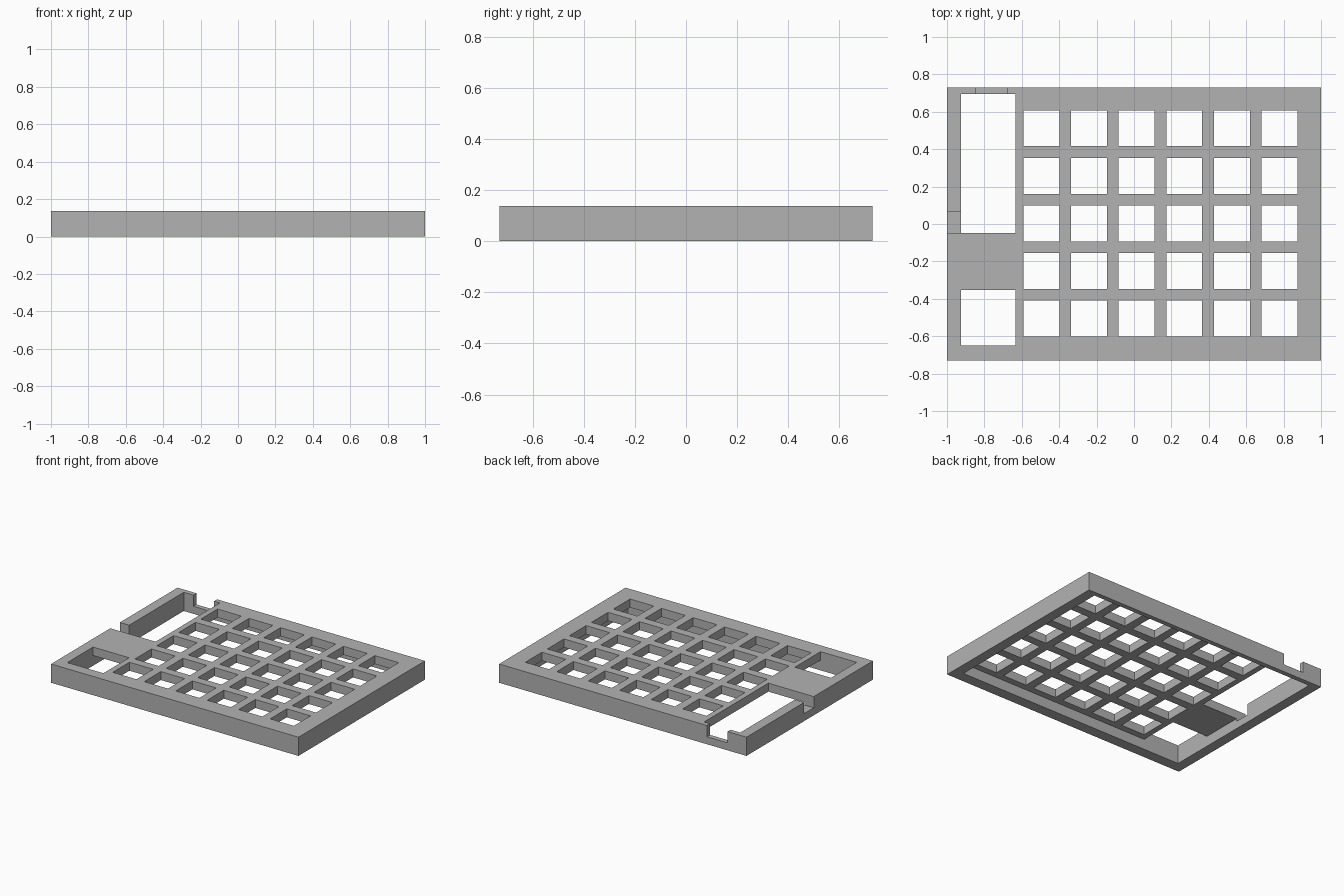
import bpy
import bmesh
from mathutils import Matrix

cube = bpy.data.objects.get("Cube")
if cube:
    bpy.data.objects.remove(cube, do_unlink=True)

W, D, H = 1.0, 0.73, 0.137           # half width, half depth, height
PLATE_BOTTOM = 0.075                 # underside of the top plate
NOTCH_FLOOR = 0.055
IN_X, IN_FRONT, IN_BACK = 0.925, -0.65, 0.695   # inner faces of the rim
OVER = 0.2                           # cutters reach past the top

grey = bpy.data.materials.new("plain_grey")
grey.use_nodes = True
grey.diffuse_color = (0.45, 0.45, 0.45, 1)
grey.node_tree.nodes["Principled BSDF"].inputs["Base Color"].default_value = grey.diffuse_color


def boxes(name, spans):
    """One object made of boxes, each given as (x0, x1, y0, y1, z0, z1)."""
    bm = bmesh.new()
    for x0, x1, y0, y1, z0, z1 in spans:
        place = Matrix.Translation(((x0 + x1) / 2, (y0 + y1) / 2, (z0 + z1) / 2))
        size = Matrix.Diagonal((x1 - x0, y1 - y0, z1 - z0, 1))
        bmesh.ops.create_cube(bm, size=1, matrix=place @ size)
    mesh = bpy.data.meshes.new(name)
    bm.to_mesh(mesh)
    bm.free()
    obj = bpy.data.objects.new(name, mesh)
    bpy.context.collection.objects.link(obj)
    mesh.materials.append(grey)
    return obj


def cut(target, name, spans):
    cutter = boxes(name, spans)
    cutter.hide_render = True
    mod = target.modifiers.new(name, 'BOOLEAN')
    mod.operation = 'DIFFERENCE'
    mod.solver = 'EXACT'
    mod.object = cutter
    bpy.context.view_layer.objects.active = target
    bpy.ops.object.modifier_apply(modifier=name)
    bpy.data.objects.remove(cutter, do_unlink=True)


# Case body, hollow from below
case = boxes("case_top_shell", [(-W, W, -D, D, 0, H)])
cut(case, "cavity", [(-IN_X, IN_X, IN_FRONT, IN_BACK, -OVER, PLATE_BOTTOM)])

# Grid of square key openings
KEY, PITCH = 0.192, 0.2545
keys = []
for col in range(6):
    for row in range(5):
        x, y = -0.591 + col * PITCH, -0.602 + row * PITCH
        keys.append((x, x + KEY, y, y + KEY, 0.02, OVER))
cut(case, "key_openings", keys)

# Two larger windows beside the keys
WINDOW_RIGHT, WINDOW_FRONT = -0.633, -0.047
cut(case, "windows", [
    (-IN_X, WINDOW_RIGHT, WINDOW_FRONT, IN_BACK, 0.02, OVER),
    (-IN_X, WINDOW_RIGHT, IN_FRONT, -0.353, 0.02, OVER),
])

# Cable notches in the back and side walls
cut(case, "cable_notches", [
    (-0.847, -0.68, IN_BACK - 0.02, D + 0.1, NOTCH_FLOOR, OVER),
    (-W - 0.1, -IN_X + 0.02, WINDOW_FRONT, 0.065, NOTCH_FLOOR, OVER),
])
